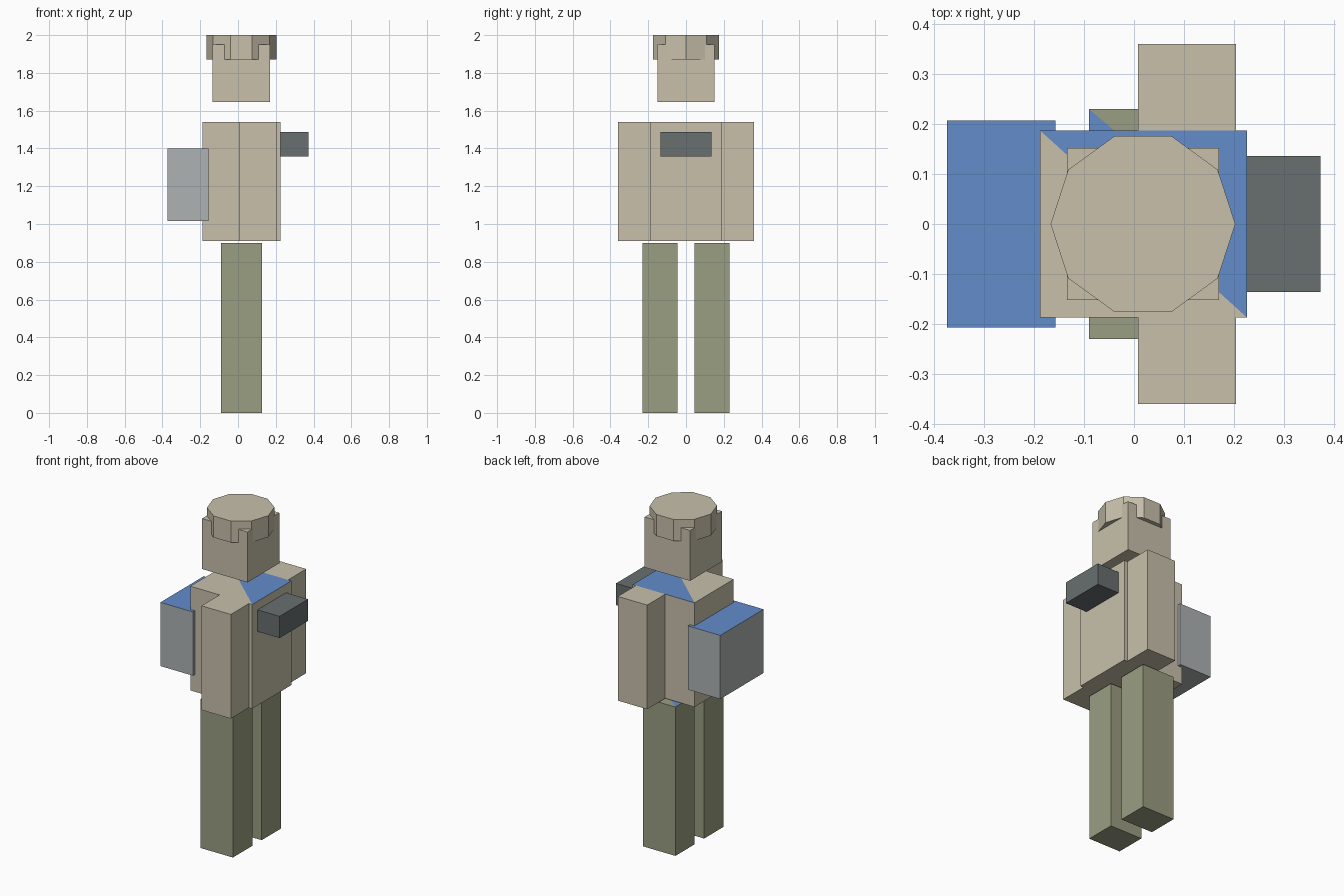
import bpy
import bmesh
import math
from mathutils import Vector

cube = bpy.data.objects.get("Cube")
if cube:
    bpy.data.objects.remove(cube, do_unlink=True)


def material(name, rgb):
    mat = bpy.data.materials.new(name)
    mat.use_nodes = True
    mat.diffuse_color = (*rgb, 1)
    mat.node_tree.nodes["Principled BSDF"].inputs["Base Color"].default_value = (*rgb, 1)
    return mat


beige = material("beige", (0.578, 0.527, 0.407))
green = material("olive_green", (0.323, 0.342, 0.223))
blue = material("blue", (0.122, 0.262, 0.591))
grey = material("light_grey", (0.423, 0.445, 0.451))
dark = material("dark_grey", (0.138, 0.156, 0.162))


def finish(name, bm, mats):
    mesh = bpy.data.meshes.new(name)
    bm.to_mesh(mesh)
    bm.free()
    for mat in mats:
        mesh.materials.append(mat)
    obj = bpy.data.objects.new(name, mesh)
    bpy.context.collection.objects.link(obj)
    return obj


def box(name, low, high, *mats, top=None):
    """Box between two corners; top is 'all', 'back' or 'front' for the blue area."""
    low, high = Vector(low), Vector(high)
    size, mid = high - low, (low + high) / 2
    bm = bmesh.new()
    bmesh.ops.create_cube(bm, size=1)
    for v in bm.verts:
        v.co = Vector(a * b for a, b in zip(v.co, size)) + mid
    bm.normal_update()
    lid = next(f for f in bm.faces if f.normal.z > 0.9)
    if top == "all":
        lid.material_index = 1
    elif top:
        # cut the lid along its diagonal and colour one half
        ends = [v for v in lid.verts if (v.co.x - mid.x) * (v.co.y - mid.y) < 0]
        bmesh.ops.connect_verts(bm, verts=ends)
        bm.normal_update()
        side = 1 if top == "back" else -1
        for f in bm.faces:
            offset = f.calc_center_median() - mid
            slope = offset.x / size.x + offset.y / size.y
            if f.normal.z > 0.9 and slope * side > 0:
                f.material_index = 1
    return finish(name, bm, mats)


# Legs and arms, in pairs along y
for name, sign, half in (("front", -1, "back"), ("back", 1, "front")):
    y0, y1 = sorted((0.045 * sign, 0.23 * sign))
    box(name + "_leg", (-0.09, y0, 0), (0.127, y1, 0.9), green, blue, top=half)
    y0, y1 = sorted((0.187 * sign, 0.36 * sign))
    box(name + "_arm", (0.008, y0, 0.91), (0.204, y1, 1.54), beige)

# Torso with its chest box and backpack
box("torso", (-0.188, -0.187, 0.91), (0.226, 0.187, 1.54), beige, blue, top="back")
box("chest_box", (0.226, -0.136, 1.357), (0.373, 0.136, 1.488), dark)
box("backpack", (-0.374, -0.207, 1.015), (-0.157, 0.207, 1.40), grey, blue, top="all")

# Head and ten-sided cap
box("head", (-0.134, -0.152, 1.645), (0.17, 0.152, 1.95), beige)
bm = bmesh.new()
bmesh.ops.create_cone(bm, cap_ends=True, segments=10, radius1=0.185, radius2=0.185, depth=0.13)
# put a corner on the x axis
corner = bm.verts[:][0].co
turn = -math.atan2(corner.y, corner.x)
for v in bm.verts:
    x, y = v.co.x, v.co.y
    v.co.x = x * math.cos(turn) - y * math.sin(turn)
    v.co.y = x * math.sin(turn) + y * math.cos(turn)
cap = finish("cap", bm, [beige])
cap.location = (0.018, 0, 1.935)
